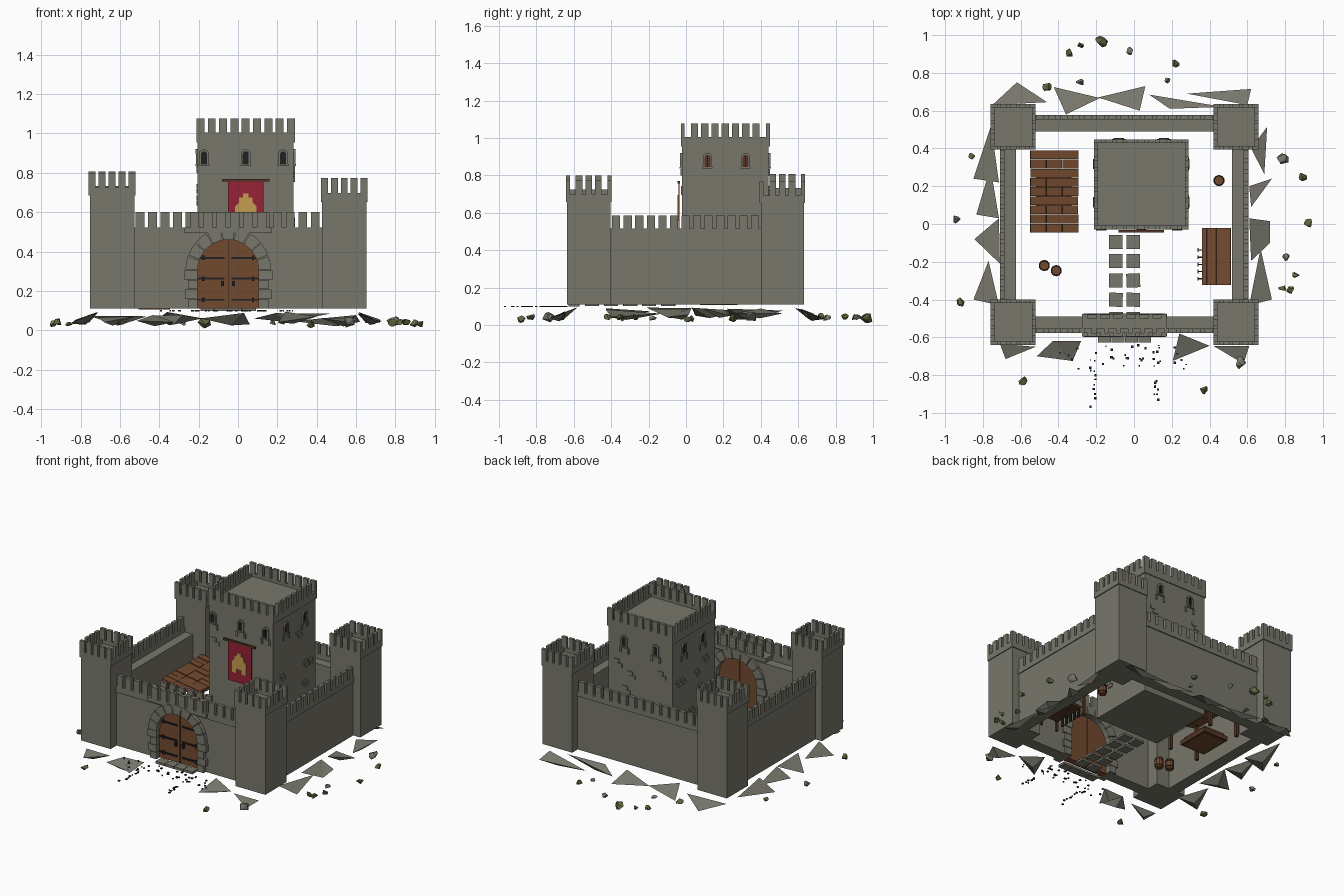
import bpy, bmesh, math, random
from mathutils import Matrix, Vector

if "Cube" in bpy.data.objects:
    bpy.data.objects.remove(bpy.data.objects["Cube"])

random.seed(4)
G = 0.11                                   # courtyard level
I = Matrix.Identity(4)


def mat(name, r, g, b):
    m = bpy.data.materials.new(name)
    m.diffuse_color = (r, g, b, 1)
    m.use_nodes = True
    m.node_tree.nodes["Principled BSDF"].inputs["Base Color"].default_value = m.diffuse_color
    return m


STONE = mat("stone grey", .19, .185, .15)
WOOD = mat("wood brown", .17, .068, .028)
DARKWOOD = mat("dark wood", .09, .035, .018)
IRON = mat("black iron", .015, .015, .017)
RED = mat("banner red", .30, .016, .035)
GOLD = mat("gold", .55, .34, .08)
MOSS = mat("moss green", .12, .13, .05)


class Part:
    def __init__(self, name, material):
        self.name, self.material, self.bm = name, material, bmesh.new()

    def box(self, x0, x1, y0, y1, z0, z1, M=I):
        T = Matrix.Translation(((x0 + x1) / 2, (y0 + y1) / 2, (z0 + z1) / 2))
        S = Matrix.Diagonal((abs(x1 - x0), abs(y1 - y0), abs(z1 - z0), 1))
        bmesh.ops.create_cube(self.bm, size=1, matrix=M @ T @ S)

    def prism(self, pts, y0, y1, M=I):     # xz profile pushed along y
        f = self.bm.faces.new([self.bm.verts.new(M @ Vector((x, y0, z))) for x, z in pts])
        r = bmesh.ops.extrude_face_region(self.bm, geom=[f])
        d = M.to_3x3() @ Vector((0, y1 - y0, 0))
        bmesh.ops.translate(self.bm, vec=d, verts=[v for v in r["geom"] if isinstance(v, bmesh.types.BMVert)])

    def cyl(self, p, r1, r2, h, n=10):
        bmesh.ops.create_cone(self.bm, cap_ends=True, segments=n, radius1=r1, radius2=r2, depth=h,
                              matrix=Matrix.Translation((p[0], p[1], p[2] + h / 2)))

    def hull(self, pts):
        vs = [self.bm.verts.new(p) for p in pts]
        r = bmesh.ops.convex_hull(self.bm, input=vs)
        junk = [v for v in r["geom_interior"] if isinstance(v, bmesh.types.BMVert)]
        bmesh.ops.delete(self.bm, geom=junk, context='VERTS')

    def done(self):
        bmesh.ops.recalc_face_normals(self.bm, faces=self.bm.faces[:])
        me = bpy.data.meshes.new(self.name)
        self.bm.to_mesh(me)
        me.materials.append(self.material)
        bpy.context.collection.objects.link(bpy.data.objects.new(self.name, me))


def merlons(p, axis, a0, a1, n, b0, b1, z0, z1, fill=.7, skip=0):
    w = (a1 - a0) / (n - 1 + fill)
    for i in range(skip, n - skip):
        s = a0 + i * w
        a = (s, s + w * fill)
        p.box(*(a + (b0, b1) if axis == 'x' else (b0, b1) + a), z0, z1)


def crown(p, x0, x1, y0, y1, z0, z1, z2, nx, ny, t=.02):
    # hollow parapet ring with merlons
    for a, b in ((y0, y0 + t), (y1 - t, y1)):
        p.box(x0, x1, a, b, z0, z1)
        merlons(p, 'x', x0, x1, nx, a, b, z1, z2)
    for a, b in ((x0, x0 + t), (x1 - t, x1)):
        p.box(a, b, y0 + t, y1 - t, z0, z1)
        merlons(p, 'y', y0, y1, ny, a, b, z1, z2, skip=1)


def arc(cx, cz, r, n=12, a0=math.pi, a1=0):
    return [(cx + r * math.cos(a0 + (a1 - a0) * i / n), cz + r * math.sin(a0 + (a1 - a0) * i / n)) for i in range(n + 1)]


# corner towers
for name, x, y, top in (("front_left", -.64, -.52, .80), ("front_right", .54, -.52, .773),
                        ("back_left", -.64, .515, .807), ("back_right", .54, .515, .768)):
    t = Part(name + "_tower", STONE)
    t.box(x - .113, x + .113, y - .115, y + .115, G, top - .1)
    crown(t, x - .119, x + .119, y - .121, y + .121, top - .115, top - .075, top, 5, 5)
    t.done()

# curtain walls with parapets
CX, CZ, R = -.05, .305, .157
w = Part("front_wall", STONE)
w.prism([(-.54, G), (CX - R, G)] + arc(CX, CZ, R) + [(CX + R, G), (.44, G), (.44, .48), (-.54, .48)], -.57, -.49)
w.box(-.54, .44, -.577, -.553, .48, .523)
merlons(w, 'x', -.52, .415, 15, -.577, -.553, .523, .60)
w.done()
w = Part("back_wall", STONE)
w.box(-.54, .44, .49, .57, G, .48)
w.box(-.54, .44, .553, .577, .48, .515)
merlons(w, 'x', -.52, .415, 15, .553, .577, .515, .585)
w.done()
for name, o, i, s in (("left_wall", -.71, -.625, 1), ("right_wall", .605, .52, -1)):
    w = Part(name, STONE)
    w.box(o + s * .006, i, -.41, .41, G, .48)
    w.box(o, o + s * .024, -.41, .41, .48, .515)
    merlons(w, 'y', -.395, .39, 13, o, o + s * .024, .515, .585)
    w.done()

# gate surround: wedge stones, jambs and small fighting platform
g = Part("gate_arch", STONE)
for k in range(9):
    a0, a1 = math.pi * (k + .04) / 9, math.pi * (k + .96) / 9
    g.prism(arc(CX, CZ, R - .002, 2, a0, a1) + arc(CX, CZ, .217, 2, a1, a0), -.598, -.475)
for s in (-1, 1):
    for k, wd in enumerate((.205, .22, .205, .225)):
        z = G + k * .049
        g.box(CX + s * (R - .002), CX + s * wd, -.596, -.477, z + .001, z + .047)
g.box(-.275, .172, -.596, -.477, .495, .523)
for a in (-.596, -.5):
    merlons(g, 'x', -.245, .145, 6, a, a + .02, .523, .60)
g.done()

# gate leaves, straps, handles
d = Part("gate_doors", WOOD)
for s in (-1, 1):
    d.prism([(CX + s * .002, G), (CX + s * .002, CZ + R)] +
            [(CX + s * (x - CX), z) for x, z in arc(CX, CZ, R, 8, math.pi / 2, 0)][1:] + [(CX + s * R, G)], -.56, -.515)
d.done()
m = Part("gate_ironwork", IRON)
for s in (-1, 1):
    for z, e in ((.155, .154), (.262, .154), (.368, .142)):
        m.box(CX + s * .018, CX + s * e, -.567, -.56, z - .005, z + .005)
        m.box(CX + s * .12, CX + s * .132, -.57, -.56, z - .012, z + .012)
    m.box(CX + s * .02, CX + s * .036, -.575, -.56, .225, .25)
m.box(CX - .002, CX + .002, -.562, -.558, G, .46)
m.done()
st = Part("gate_steps", STONE)
for k in range(4):
    st.box(-.19 + k * .071, -.122 + k * .071, -.628, -.57, G - .012, G + .004)
st.done()

# keep
k = Part("keep", STONE)
KX0, KX1, KY0, KY1 = -.205, .283, -.022, .442
k.box(KX0, KX1, KY0, KY1, G, .985)
crown(k, KX0 - .006, KX1 + .006, KY0 - .006, KY1 + .006, .955, 1.005, 1.077, 9, 9)
k.done()

# keep windows and raised masonry, each face in a local frame facing -y
fr, dk, br = Part("window_surrounds", STONE), Part("window_panes", IRON), Part("window_shutters", DARKWOOD)
mx, my = (KX0 + KX1) / 2, (KY0 + KY1) / 2
hx, hy = (KX1 - KX0) / 2, (KY1 - KY0) / 2
for ang, dist, half, us in ((0, hy, hx, (-.212, 0, .19)), (90, hx, hy, (-.095, .108)),
                            (180, hy, hx, (-.12, .12)), (270, hx, hy, (-.108, .095))):
    M = Matrix.Translation((mx, my, 0)) @ Matrix.Rotation(math.radians(ang), 4, 'Z') @ Matrix.Translation((0, -dist, 0))
    for u in us:
        pane = br if ang % 180 else dk
        pane.prism([(u - .015, .845)] + arc(u, .895, .015, 6) + [(u + .015, .845)], -.004, .004, M)
        dk.box(u - .002, u + .002, -.006, 0, .845, .905, M)
        fr.prism(arc(u, .895, .025, 6) + arc(u, .895, .015, 6, 0, math.pi), -.01, .004, M)
        fr.box(u - .027, u + .027, -.012, .002, .836, .846, M)
        for s in (-1, 1):
            fr.box(u + s * .015, u + s * .024, -.009, .002, .846, .895, M)
            if abs(u + s * .03) < half - .01:
                fr.box(u + s * .024, u + s * .036, -.007, .002, .80, .835, M)
    for j in range(7):                      # odd projecting stones
        u, z = random.uniform(-half + .04, half - .04), random.choice((.3, .42, .55, .66, .72, .78))
        if ang == 0 and abs(u) < .15:
            continue
        fr.box(u - .03, u + .01, -.006, .002, z, z + .024, M)
        fr.box(u - .008, u + .03, -.006, .002, z - .026, z - .002, M)
for p in (fr, dk, br):
    p.done()

# banner with tower emblem
b = Part("banner", RED)
b.box(-.05, .13, -.040, -.034, .49, .757)
b.done()
b = Part("banner_rod", DARKWOOD)
b.box(-.082, .16, -.046, -.032, .757, .769)
b.done()
b = Part("banner_emblem", GOLD)
half = [(.0, .695), (.014, .695), (.014, .675), (.034, .675), (.034, .65), (.054, .63), (.054, .555), (.018, .555), (.018, .585), (0, .585)]
b.prism([(.04 + x, z) for x, z in half] + [(.04 - x, z) for x, z in half[-2:0:-1]], -.046, -.040)
b.done()

# courtyard paving
p = Part("paving_stones", STONE)
for r in range(5):
    for x in (-.096, -.004):
        T = Matrix.Translation((x, -.095 - .102 * r, 0)) @ Matrix.Rotation(random.uniform(-.05, .05), 4, 'Z')
        p.box(-.036, .036, -.037, .037, G - .008, G + .006, T)
p.done()

# plank-roofed shed on the left
s = Part("shed_roof", WOOD)
tilt = Matrix.Translation((-.422, .172, .335)) @ Matrix.Rotation(math.radians(10), 4, 'Y')
for r in range(9):
    for c in range(3):
        x, y, z = -.129 + c * .086, -.217 + r * .0485, random.uniform(0, .006)
        s.box(x, x + .084, y, y + .046, z - .006, z + .008, tilt)
s.done()
s = Part("shed_frame", DARKWOOD)
for x, top in ((-.53, .345), (-.315, .31)):
    for y in (-.02, .365):
        s.box(x - .01, x + .01, y - .01, y + .01, G, top)
s.box(-.52, -.33, .06, .29, G, G + .03)
s.done()
s = Part("shed_box", WOOD)
s.box(-.505, -.345, .075, .275, G - .004, G + .05)
s.done()

# lean-to with tool rack on the right
s = Part("lean_to_roof", WOOD)
tilt = Matrix.Translation((.438, -.172, .27)) @ Matrix.Rotation(math.radians(-12), 4, 'Y')
for c in range(6):
    s.box(-.078 + c * .026, -.053 + c * .026, -.152, .152, -.006, .008, tilt)
s.done()
s = Part("lean_to_frame", DARKWOOD)
for y in (-.305, -.04):
    for x, z in ((.375, .255), (.5, .28)):
        s.box(x - .008, x + .008, y - .008, y + .008, G, z)
s.box(.38, .50, -.29, -.06, .165, .18)
s.done()
s = Part("hanging_tools", IRON)
for j in range(5):
    y = -.29 + j * .038
    s.box(.335, .365, y - .003, y + .003, .215, .223)
    s.box(.335, .342, y - .01, y + .01, .15, .223)
s.done()

# barrels
s, h = Part("barrels", WOOD), Part("barrel_hoops", IRON)
for x, y in ((-.475, -.22), (-.412, -.247), (.45, .23)):
    s.cyl((x, y, G), .024, .03, .035)
    s.cyl((x, y, G + .035), .03, .024, .035)
    for z in (.012, .052):
        h.cyl((x, y, G + z), .029, .029, .006)
s.done()
h.done()

# slanted rock shards at the wall foot: three plan corners each
shards = [(-.75, .63, -.62, .75, -.46, .645), (-.425, .725, -.18, .667, -.36, .58), (-.19, .67, .06, .73, .03, .6),
          (.08, .685, .47, .62, .19, .61), (.28, .69, .62, .715, .6, .63), (-.757, .52, -.85, .24, -.715, .22),
          (-.76, .3, -.835, .05, -.715, .03), (-.715, .03, -.845, -.08, -.71, -.21), (-.77, -.195, -.85, -.4, -.715, -.43),
          (-.71, -.635, -.52, -.65, -.68, -.715), (-.43, -.62, -.28, -.62, -.325, -.725), (-.43, -.62, -.325, -.725, -.515, -.7),
          (.24, -.58, .4, -.645, .205, -.725), (.42, -.645, .61, -.645, .58, -.74), (.705, .515, .69, .265, .62, .4),
          (.73, .24, .62, .09, .61, .2), (.61, .03, .72, .015, .72, -.1), (.61, .03, .72, -.1, .62, -.195),
          (.67, -.13, .73, -.4, .61, -.43)]
s = Part("rock_shards", STONE)
for q in shards:
    tri = []
    for x, y in zip(q[::2], q[1::2]):
        far = min(1, max(0, (max(abs(x + .05) / .71, abs(y) / .64) - .93) / .2))
        tri.append(Vector((x, y, .095 - .05 * far - random.uniform(0, .015))))
    c = sum(tri, Vector()) / 3
    s.hull(tri + [Vector((c.x, c.y, c.z - .035))])
s.done()

# loose boulders
spots = [(-.34, .905), (-.28, .945), (-.17, .97), (-.02, .915), (.22, .85), (-.46, .725), (-.285, .745), (.18, .76),
         (.79, .35), (.895, .25), (.925, .005), (.805, -.175), (.855, -.275), (.785, -.345), (.83, -.35), (.56, -.735),
         (.37, -.88), (-.59, -.83), (-.915, -.415), (-.94, .025), (-.86, .36)]
mo, gr = Part("mossy_boulders", MOSS), Part("grey_boulders", STONE)
for j, (x, y) in enumerate(spots):
    r = .036 if j in (2, 8, 15) else random.uniform(.018, .027)
    z = random.uniform(.03, .045)
    pts = []
    for _ in range(12):
        v = Vector([random.gauss(0, 1) for _ in range(3)]).normalized() * r
        pts.append(Vector((x + v.x, min(1, y + v.y), max(0, z + v.z * .8))))
    (gr if j % 4 == 3 or j in (6, 8) else mo).hull(pts)
mo.done()
gr.done()

# gravel and wheel ruts before the gate
s = Part("gravel", IRON)
for j in range(60):
    if j < 26:
        x, y = random.choice((-.215, .11)) + random.uniform(-.02, .02), random.uniform(-.985, -.65)
    else:
        x, y = random.uniform(-.42, .32), random.uniform(-.77, -.64)
    a = random.uniform(.003, .007)
    s.box(x - a, x + a, y - a, y + a, .095, .102)
s.done()
